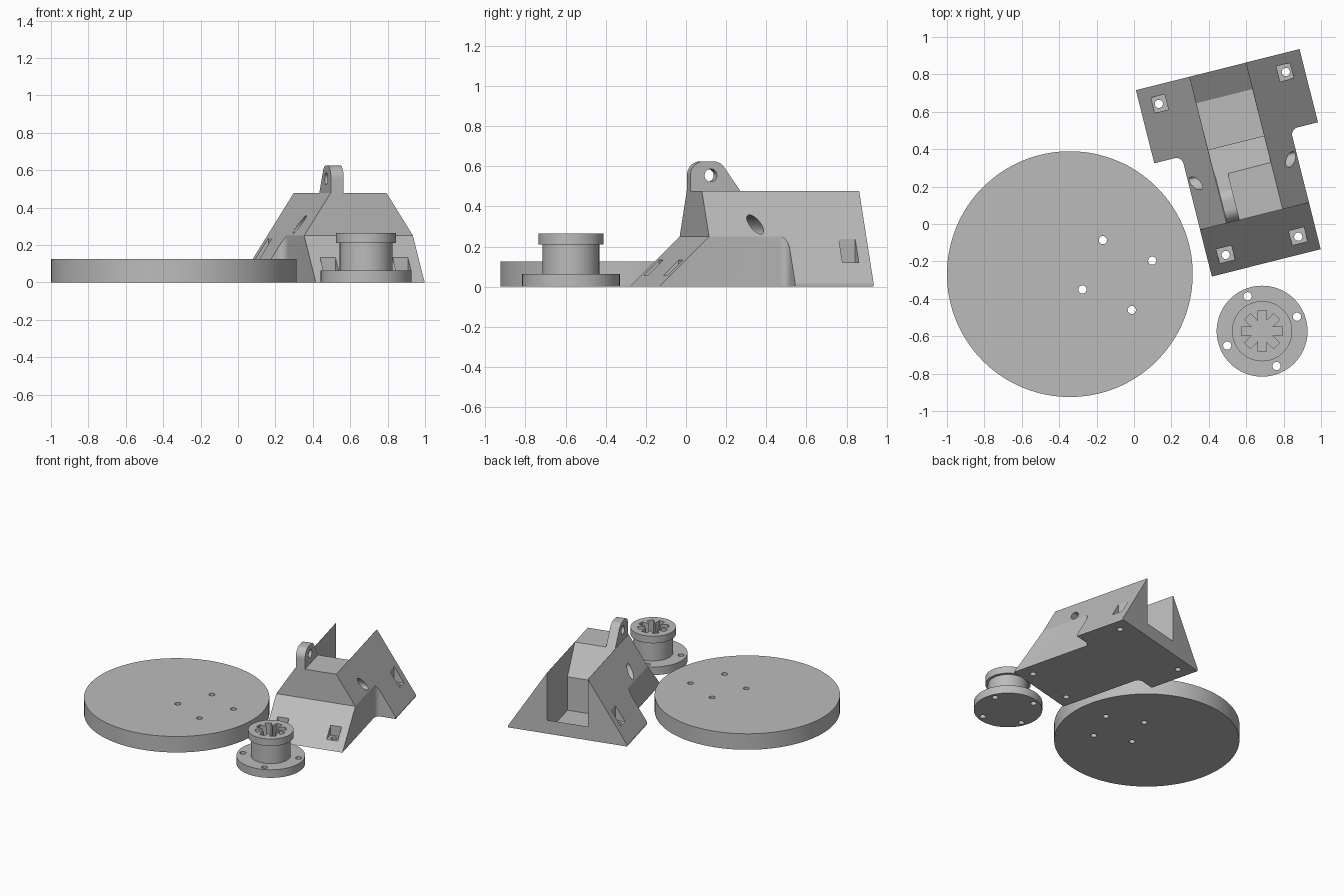
import bpy, bmesh
from math import radians, cos, sin, pi
from mathutils import Matrix, Vector

if "Cube" in bpy.data.objects:
    bpy.data.objects.remove(bpy.data.objects["Cube"], do_unlink=True)

grey = bpy.data.materials.new("plain grey")
grey.use_nodes = True
colour = (0.5, 0.5, 0.5, 1)
grey.diffuse_color = colour
grey.node_tree.nodes["Principled BSDF"].inputs["Base Color"].default_value = colour


def prism(name, points, low, high, place=Matrix(), axes="xyz"):
    """Extrude an outline; axes names the two outline axes, then the depth axis."""
    bm = bmesh.new()
    order = ["xyz".index(a) for a in axes]
    verts = []
    for p in points:
        co = Vector()
        for axis, value in zip(order, (*p, low)):
            co[axis] = value
        verts.append(bm.verts.new(co))
    face = bm.faces.new(verts)
    grown = bmesh.ops.extrude_face_region(bm, geom=[face])
    shift = Vector()
    shift[order[2]] = high - low
    bmesh.ops.translate(bm, vec=shift,
                        verts=[v for v in grown["geom"] if isinstance(v, bmesh.types.BMVert)])
    bmesh.ops.recalc_face_normals(bm, faces=bm.faces)
    bm.transform(place)
    mesh = bpy.data.meshes.new(name)
    bm.to_mesh(mesh)
    bm.free()
    mesh.materials.append(grey)
    obj = bpy.data.objects.new(name, mesh)
    bpy.context.collection.objects.link(obj)
    return obj


def arc(cx, cy, r, start, end, n=12):
    angles = [radians(start + (end - start) * i / n) for i in range(n + 1)]
    return [(cx + r * cos(a), cy + r * sin(a)) for a in angles]


def circle(cx, cy, r, n=32):
    return arc(cx, cy, r, 0, 360, n)[:-1]


def combine(obj, tool, operation="DIFFERENCE"):
    """Apply a boolean and discard the tool object."""
    mod = obj.modifiers.new("cut", "BOOLEAN")
    mod.operation, mod.solver, mod.object = operation, "EXACT", tool
    tool.hide_render = True
    graph = bpy.context.evaluated_depsgraph_get()
    mesh = bpy.data.meshes.new_from_object(obj.evaluated_get(graph))
    obj.modifiers.clear()
    obj.data = mesh
    bpy.data.objects.remove(tool, do_unlink=True)


def finish(obj):
    bpy.ops.object.select_all(action="DESELECT")
    obj.select_set(True)
    bpy.context.view_layer.objects.active = obj
    bpy.ops.object.shade_smooth_by_angle(angle=radians(25))


def bolt_holes(obj, cx, cy):
    for k in range(4):
        a = radians(22.5 + 90 * k)
        combine(obj, prism("cutter", circle(cx + 0.202 * cos(a), cy + 0.202 * sin(a), 0.022, 20), -0.1, 0.2))


# Round turntable plate
plate = prism("turntable_plate", circle(-0.343, -0.268, 0.657, 128), 0, 0.125)
bolt_holes(plate, -0.089, -0.273)
finish(plate)

# Flanged spool with an eight-armed socket
SX, SY = 0.685, -0.573
flange = prism("spool_flange", circle(SX, SY, 0.243, 96), 0, 0.063)
bolt_holes(flange, SX, SY)
neck = prism("spool_neck", circle(SX, SY, 0.141, 64), 0.03, 0.24)
head = prism("spool_head", circle(SX, SY, 0.161, 64), 0.21, 0.265)
combine(flange, neck, "UNION")
combine(flange, head, "UNION")
flange.name = "spool"
star = []
half, tip = 0.0225, 0.11
notch = half / sin(pi / 8)
for k in range(8):
    turn = Matrix.Rotation(k * pi / 4, 2)
    for p in ((tip, -half), (tip, half), (notch * cos(pi / 8), half)):
        q = turn @ Vector(p)
        star.append((SX + q.x, SY + q.y))
combine(flange, prism("cutter", star, 0.165, 0.4))
finish(flange)

# Bracket body: footprint, cross-section and side outline intersected
PLACE = Matrix.Translation((0.616, 0.155, 0)) @ Matrix.Rotation(radians(14.1), 4, "Z")
NARROW, WIDE, RIDGE, TOP = 0.30, 0.451, 0.155, 0.477
FRONT, STEP, BACK = -0.374, 0.288, 0.691

right = [(NARROW, FRONT)] + arc(NARROW + 0.04, STEP - 0.04, 0.04, 180, 90, 8) + [(WIDE, STEP), (WIDE, BACK)]
footprint = right + [(-x, y) for x, y in reversed(right)]
section = [(-WIDE, 0), (WIDE, 0), (WIDE, 0.015), (RIDGE, TOP), (-RIDGE, TOP), (-WIDE, 0.015)]
side = [(FRONT, 0), (BACK + 0.1, 0), (BACK + 0.1, 0.6), (-0.117, 0.6), (-0.117, 0.25)]

bracket = prism("bracket", section, FRONT - 0.1, BACK + 0.1, PLACE, "xzy")
combine(bracket, prism("cutter", footprint, -0.1, 0.7, PLACE), "INTERSECT")
combine(bracket, prism("cutter", side, -0.6, 0.6, PLACE, "yzx"), "INTERSECT")

# Open channel at the back, with a raised lip and sloping end
channel = [(0.8, 0.106), (BACK, 0.106), (0.545, 0.008), (STEP, 0.008), (STEP, 0.27),
           (0.14, TOP), (0.05, 0.6), (0.8, 0.6)]
combine(bracket, prism("cutter", channel, 0.001 - RIDGE, RIDGE - 0.001, PLACE, "yzx"))

# Pivot lug on top
lug_shape = ([(-0.117, 0.45)] + arc(-0.047, 0.555, 0.07, 180, 90) + arc(0, 0.555, 0.07, 90, 36)
             + [(0.14, TOP), (0.14, 0.45)])
lug = prism("lug", lug_shape, -0.152, -0.082, PLACE, "yzx")
combine(lug, prism("cutter", circle(-0.012, 0.555, 0.032), -0.4, 0.2, PLACE, "yzx"))
combine(bracket, lug, "UNION")

# Tilted oval bore through the body
tilt = Matrix.Rotation(radians(-55), 2)
oval = [tilt @ Vector((0.055 * x, 0.028 * y)) for x, y in circle(0, 0, 1)]
combine(bracket, prism("cutter", [(0.13 + p.x, 0.31 + p.y) for p in oval], -0.6, 0.6, PLACE, "yzx"))

# Square screw pockets with through holes
for x, y, floor in ((0.35, 0.59, 0.12), (0.2, -0.28, 0.055)):
    for s in (-1, 1):
        r = 0.042
        square = [(s * x + i * r, y + j * r) for i, j in ((-1, -1), (1, -1), (1, 1), (-1, 1))]
        combine(bracket, prism("cutter", square, floor, 0.6, PLACE))
        combine(bracket, prism("cutter", circle(s * x, y, 0.022, 20), -0.1, 0.6, PLACE))
finish(bracket)
